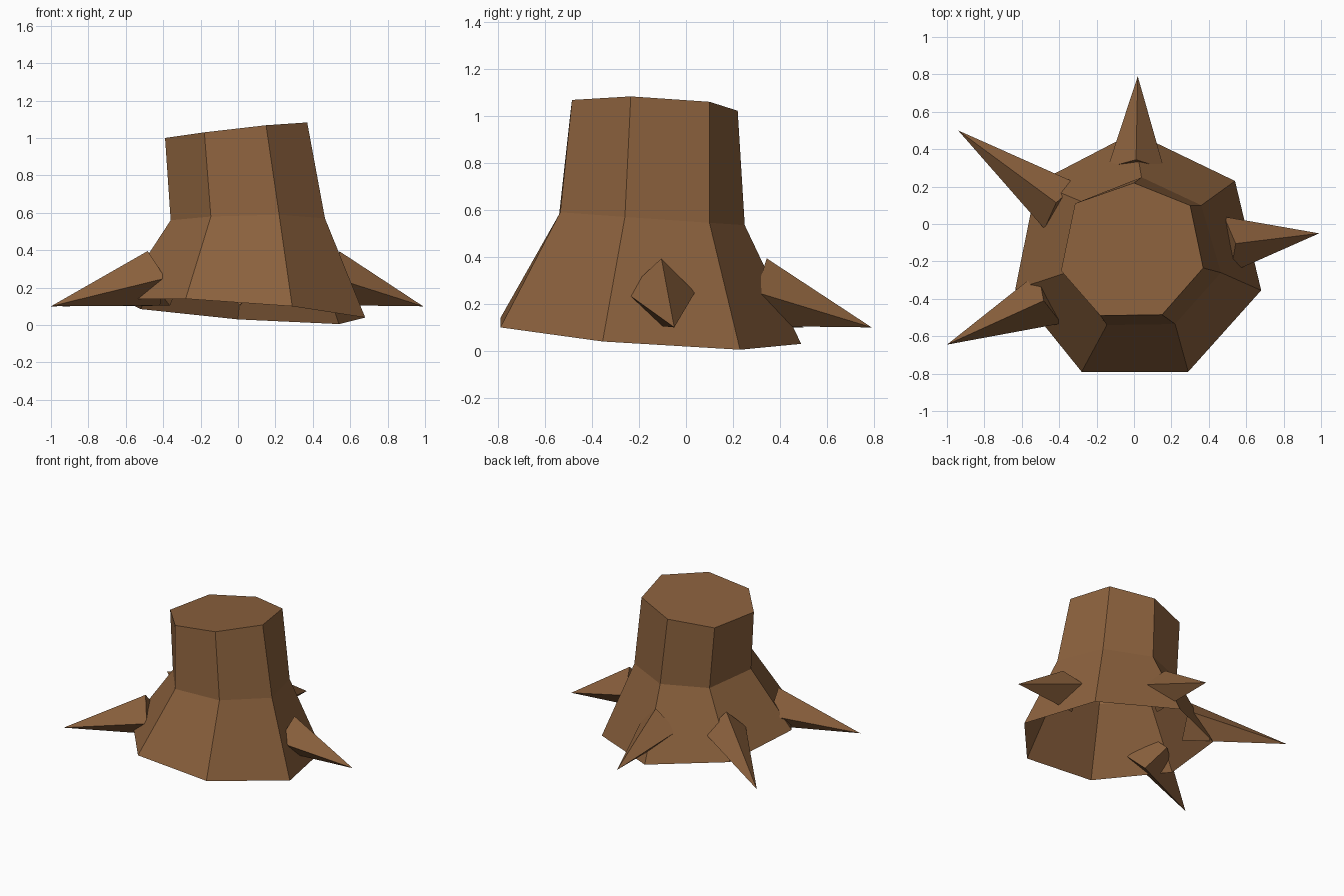
import bpy
import bmesh
from mathutils import Vector

if "Cube" in bpy.data.objects:
    bpy.data.objects.remove(bpy.data.objects["Cube"])

bark = bpy.data.materials.new("bark brown")
bark.diffuse_color = (0.26, 0.12, 0.047, 1)
bark.use_nodes = True
bark.node_tree.nodes["Principled BSDF"].inputs["Base Color"].default_value = bark.diffuse_color


def make_object(name, bm):
    bmesh.ops.recalc_face_normals(bm, faces=bm.faces)
    mesh = bpy.data.meshes.new(name)
    bm.to_mesh(mesh)
    bm.free()
    mesh.materials.append(bark)
    obj = bpy.data.objects.new(name, mesh)
    bpy.context.collection.objects.link(obj)
    return obj


# Trunk: three seven-sided rings, capped on top, hollow underneath
rings = [
    [(-.28, -.79, .14), (.29, -.79, .10), (.68, -.355, .04), (.54, .23, .005),
     (0, .49, .03), (-.52, .22, .085), (-.635, -.35, .14)],
    [(-.145, -.54, .58), (.22, -.535, .59), (.465, -.26, .57), (.36, .10, .545),
     (.04, .25, .535), (-.28, .12, .54), (-.36, -.26, .56)],
    [(-.18, -.49, 1.03), (.15, -.485, 1.068), (.37, -.235, 1.083), (.30, .10, 1.06),
     (0, .22, 1.022), (-.315, .11, .998), (-.39, -.25, 1.0)],
]
bm = bmesh.new()
loops = [[bm.verts.new(p) for p in ring] for ring in rings]
for low, high in zip(loops, loops[1:]):
    for i in range(7):
        j = (i + 1) % 7
        bm.faces.new((low[i], low[j], high[j], high[i]))
bm.faces.new(loops[-1])
make_object("trunk", bm)


# Roots: four-sided spikes from a diamond base down to a tip
def root(name, base, tip, radius=0.15):
    centre, tip = Vector(base), Vector(tip)
    axis = (tip - centre).normalized()
    side = axis.cross(Vector((0, 0, 1))).normalized()
    up = side.cross(axis)
    bm = bmesh.new()
    ring = [bm.verts.new(centre + d * radius) for d in (up, side, -up, -side)]
    point = bm.verts.new(tip)
    for i in range(4):
        bm.faces.new((ring[i], ring[(i + 1) % 4], point))
    bm.faces.new(ring)
    make_object(name, bm)


root("right_root", (.50, -.11, .25), (.99, -.05, .10))
root("back_root", (.01, .30, .25), (.02, .79, .10))
root("back_left_root", (-.39, .095, .25), (-.94, .50, .10))
root("front_left_root", (-.45, -.395, .25), (-1.0, -.645, .10))
